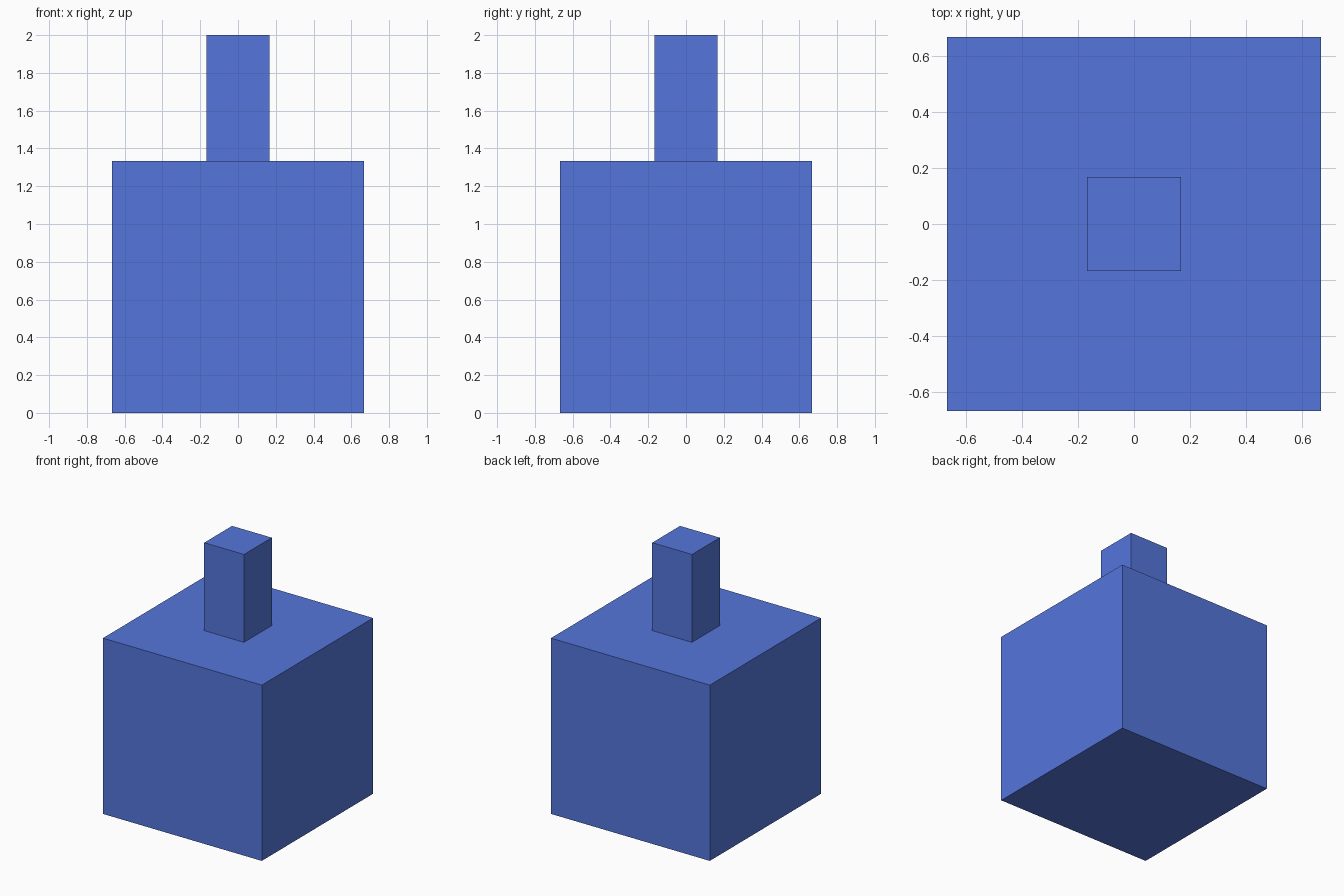
import bpy

if "Cube" in bpy.data.objects:
    bpy.data.objects.remove(bpy.data.objects["Cube"])

blue = bpy.data.materials.new("blue")
blue.diffuse_color = (0.09, 0.18, 0.71, 1)
blue.use_nodes = True
blue.node_tree.nodes["Principled BSDF"].inputs["Base Color"].default_value = blue.diffuse_color


def box(name, width, height, bottom):
    """Square block centred on the z axis, standing on the given height."""
    bpy.ops.mesh.primitive_cube_add(size=1, location=(0, 0, bottom + height / 2))
    ob = bpy.context.object
    ob.name = name
    ob.scale = (width, width, height)
    bpy.ops.object.transform_apply(location=False, rotation=False, scale=True)
    ob.data.materials.append(blue)
    return ob


# Large cube body with a slim square post on top
body_size = 4 / 3
box("body", body_size, body_size, 0)
box("post", 1 / 3, 2 - body_size, body_size)
